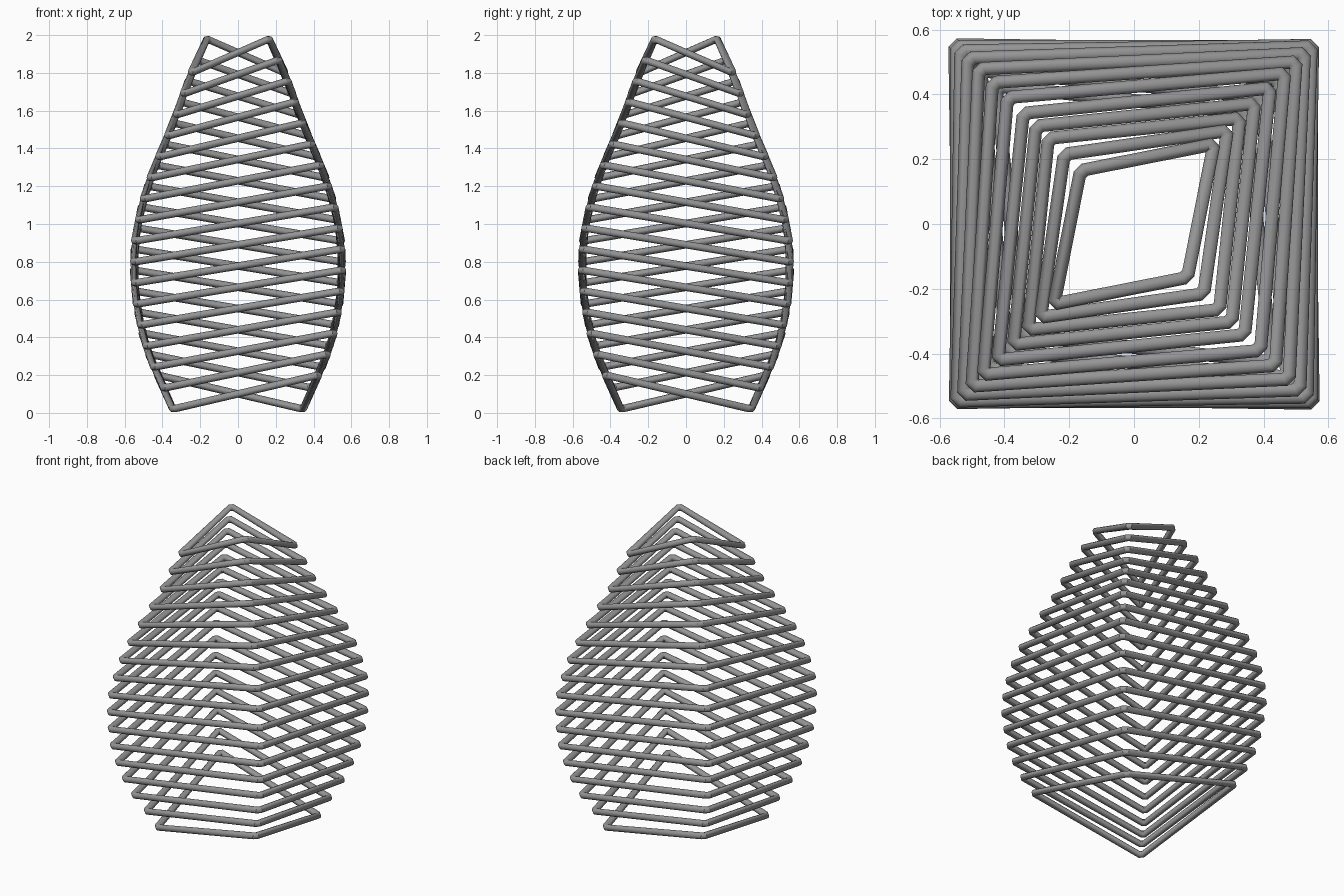
import bpy, bmesh, math
from mathutils import Vector

RINGS = 17
DROP = 0.18        # height between raised and lowered corners
TUBE = 0.02        # bar radius
SIDES = 12
CHAMFER = 0.015

# Height and half-width of the vase outline
PROFILE = [(0.02, 0.345), (0.15, 0.40), (0.26, 0.455), (0.41, 0.505), (0.57, 0.537),
           (0.75, 0.553), (0.92, 0.546), (1.10, 0.51), (1.23, 0.47), (1.39, 0.405),
           (1.55, 0.335), (1.77, 0.26), (1.98, 0.165)]

if "Cube" in bpy.data.objects:
    bpy.data.objects.remove(bpy.data.objects["Cube"])

grey = bpy.data.materials.new("mid_grey")
grey.use_nodes = True
grey.diffuse_color = (0.3, 0.3, 0.3, 1)
grey.node_tree.nodes["Principled BSDF"].inputs["Base Color"].default_value = (0.3, 0.3, 0.3, 1)


def half_width(z):
    for (z0, w0), (z1, w1) in zip(PROFILE, PROFILE[1:]):
        if z <= z1:
            return w0 + (w1 - w0) * (z - z0) / (z1 - z0)
    return PROFILE[-1][1]


def ring_path(low):
    """Closed saddle-shaped square with slightly cut corners."""
    corners = []
    for x, y in ((-1, -1), (1, -1), (1, 1), (-1, 1)):
        z = low if x == y else low + DROP
        w = half_width(z)
        corners.append(Vector((x * w, y * w, z)))
    path = []
    for i, c in enumerate(corners):
        for other in (corners[i - 1], corners[(i + 1) % 4]):
            path.append(c + (other - c).normalized() * CHAMFER)
    return path


def make_ring(name, low):
    path = ring_path(low)
    n = len(path)
    bm = bmesh.new()
    loops = []
    for i, p in enumerate(path):
        a = (p - path[i - 1]).to_2d().normalized()
        b = (path[(i + 1) % n] - p).to_2d().normalized()
        t = (a + b).normalized()
        out = Vector((t.y, -t.x, 0)) / t.dot(a)      # mitred outward direction
        loops.append([bm.verts.new(p + out * TUBE * math.cos(k * math.tau / SIDES)
                                   + Vector((0, 0, TUBE * math.sin(k * math.tau / SIDES))))
                      for k in range(SIDES)])
    for i in range(n):
        l0, l1 = loops[i], loops[(i + 1) % n]
        for k in range(SIDES):
            j = (k + 1) % SIDES
            bm.faces.new((l0[k], l1[k], l1[j], l0[j]))
    bmesh.ops.recalc_face_normals(bm, faces=bm.faces)
    mesh = bpy.data.meshes.new(name)
    bm.to_mesh(mesh)
    bm.free()
    mesh.materials.append(grey)
    obj = bpy.data.objects.new(name, mesh)
    bpy.context.collection.objects.link(obj)
    return obj


# Stack of rings from base to top
rings = []
bottom, top = 0.02, 1.98 - DROP
for i in range(RINGS):
    rings.append(make_ring(f"ring_{i + 1}", bottom + (top - bottom) * i / (RINGS - 1)))

bpy.ops.object.select_all(action='DESELECT')
for r in rings:
    r.select_set(True)
bpy.context.view_layer.objects.active = rings[0]
bpy.ops.object.shade_smooth_by_angle(angle=math.radians(35))
